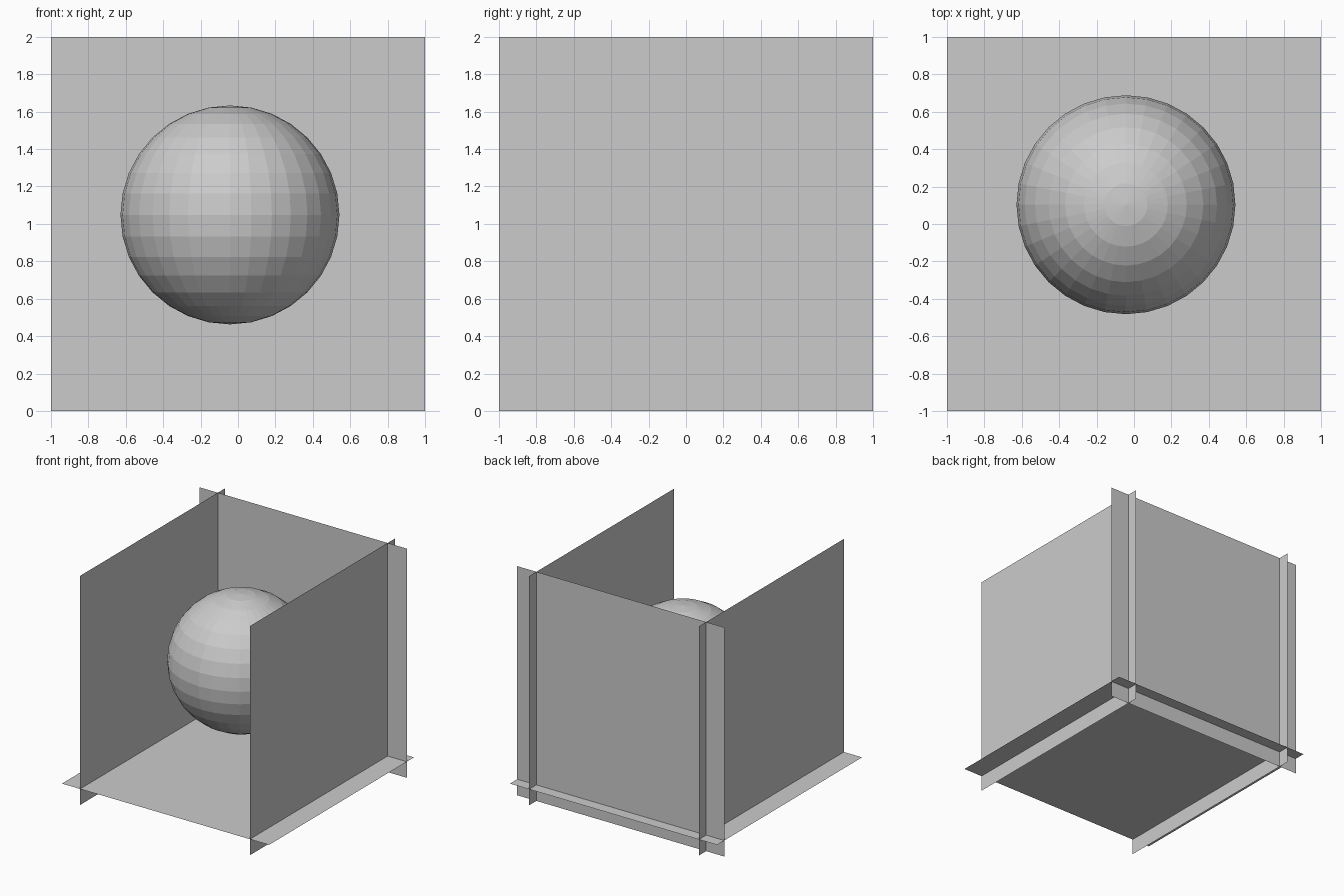
import bpy
from math import pi

if "Cube" in bpy.data.objects:
    bpy.data.objects.remove(bpy.data.objects["Cube"])


def panel(name, location, rotation):
    # square zero-thickness sheet, 2 x 2 units
    bpy.ops.mesh.primitive_plane_add(size=2, location=location, rotation=rotation)
    bpy.context.object.name = name


# open room: floor, two sides and a back that cross one another
panel("floor", (0, 0, 0.14), (0, 0, 0))
panel("left_wall", (-0.825, 0, 1), (0, pi / 2, 0))
panel("right_wall", (0.815, 0, 1), (0, -pi / 2, 0))
panel("back_wall", (0, 0.9, 1), (pi / 2, 0, 0))

# flat-faced ball floating inside
bpy.ops.mesh.primitive_uv_sphere_add(segments=32, ring_count=16, radius=0.585,
                                     location=(-0.043, 0.103, 1.048))
bpy.context.object.name = "ball"
